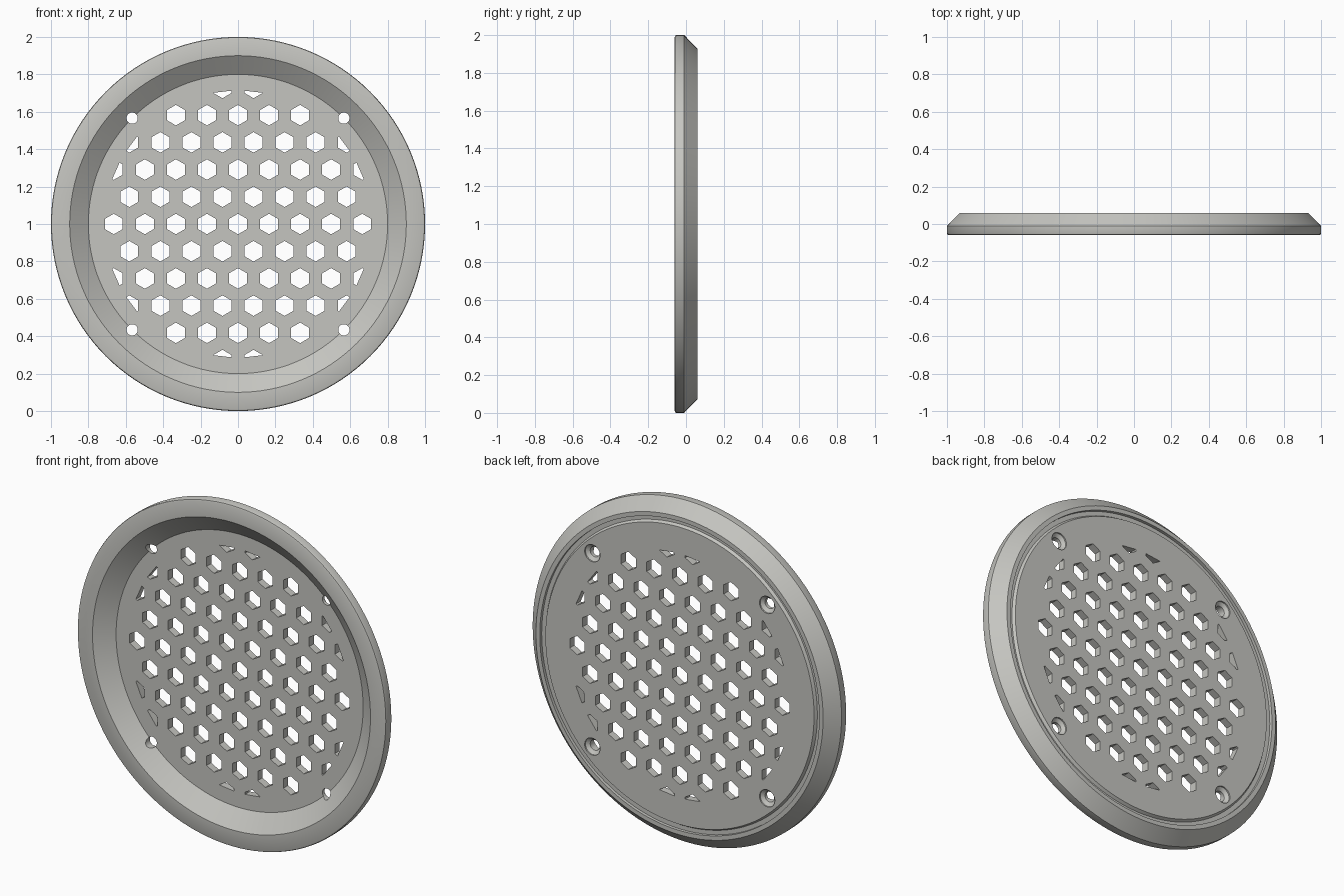
import bpy, bmesh, math
from mathutils import Vector

if "Cube" in bpy.data.objects:
    bpy.data.objects.remove(bpy.data.objects["Cube"])

SEG = 128
CZ = 1.0                      # height of the disc centre

grey = bpy.data.materials.new("warm grey")
grey.diffuse_color = (0.56, 0.56, 0.53, 1)
grey.use_nodes = True
grey.node_tree.nodes["Principled BSDF"].inputs["Base Color"].default_value = grey.diffuse_color


def make_object(name, bm):
    bmesh.ops.recalc_face_normals(bm, faces=bm.faces)
    mesh = bpy.data.meshes.new(name)
    bm.to_mesh(mesh)
    bm.free()
    mesh.materials.append(grey)
    obj = bpy.data.objects.new(name, mesh)
    bpy.context.collection.objects.link(obj)
    return obj


def loft(bm, rings):
    """Skin a list of equal-length point loops and cap both ends."""
    loops = [[bm.verts.new(p) for p in ring] for ring in rings]
    n = len(loops[0])
    for a, b in zip(loops, loops[1:]):
        for i in range(n):
            j = (i + 1) % n
            bm.faces.new((a[i], a[j], b[j], b[i]))
    bm.faces.new(loops[0])
    bm.faces.new(loops[-1])


def circle(x, z, r, y, n):
    return [(x + r * math.cos(math.tau * i / n), y,
             z + r * math.sin(math.tau * i / n)) for i in range(n)]


def hexagon(x, z, r, limit):
    """Pointy-top hexagon trimmed where it leaves the limit circle."""
    c = Vector((x, z))
    pts = [c + Vector((r * math.sin(k * math.pi / 3), r * math.cos(k * math.pi / 3)))
           for k in range(6)]
    if c.length < 0.7:
        return pts
    d = c.normalized()
    out = []
    for p, q in zip(pts, pts[1:] + pts[:1]):
        dp, dq = p.dot(d) - limit, q.dot(d) - limit
        if dp <= 0:
            out.append(p)
        if dp * dq < 0:
            out.append(p.lerp(q, dp / (dp - dq)))
    return out


# Dish: sloped front rim, thin plate, chamfered outside, groove at the back
profile = [(0.80, 0.015), (0.90, -0.06), (0.99, -0.06), (0.997, -0.057),
           (1.0, -0.05), (1.0, -0.01), (0.93, 0.06), (0.905, 0.06),
           (0.905, 0.042), (0.88, 0.042), (0.87, 0.058)]
bm = bmesh.new()
loft(bm, [circle(0, CZ, r, y, SEG) for r, y in profile])
grille = make_object("grille_cover", bm)

# Cutters: honeycomb holes and countersunk screw holes
bm = bmesh.new()
PX, PZ = 0.166, 0.1455
for row in range(-5, 6):
    for col in range(-5, 6):
        x, z = (col + 0.5 * (row % 2)) * PX, row * PZ
        if math.hypot(x, z) > 0.74:
            continue
        pts = hexagon(x, z, 0.055, 0.712)
        if len(pts) >= 3:
            loft(bm, [[(p.x, y, p.y + CZ) for p in pts] for y in (-0.1, 0.1)])
for sx in (-1, 1):
    for sz in (-1, 1):
        steps = [(0.03, -0.1), (0.03, 0.035), (0.05, 0.05), (0.05, 0.1)]
        loft(bm, [circle(sx * 0.566, CZ + sz * 0.566, r, y, 32) for r, y in steps])
cutter = make_object("hole_cutter", bm)
cutter.hide_render = True

mod = grille.modifiers.new("holes", "BOOLEAN")
mod.operation = "DIFFERENCE"
mod.solver = "EXACT"
mod.object = cutter
bpy.context.view_layer.objects.active = grille
grille.select_set(True)
bpy.ops.object.modifier_apply(modifier=mod.name)
bpy.data.objects.remove(cutter)
bpy.ops.object.shade_smooth_by_angle(angle=math.radians(30))
